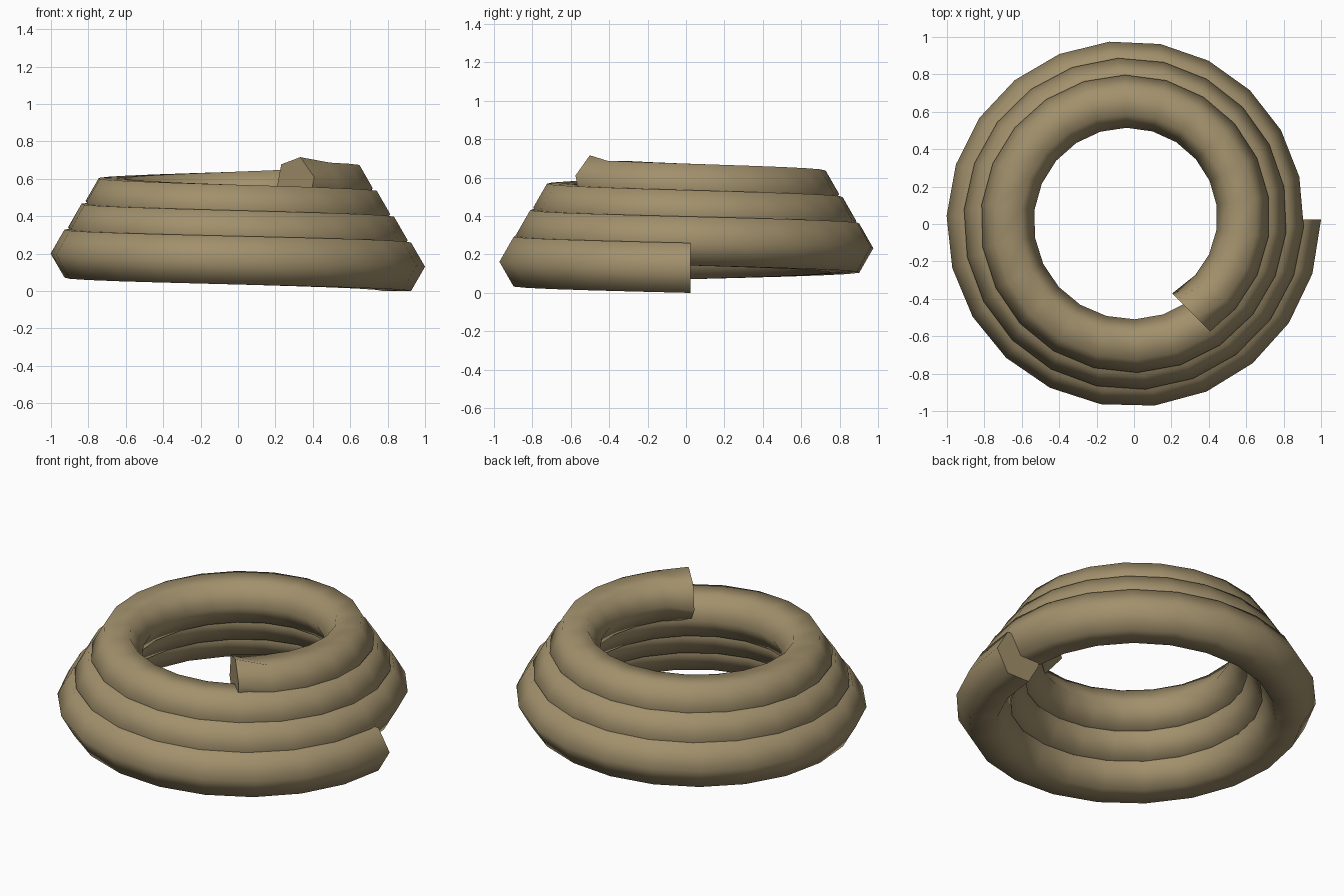
import bpy, bmesh, math
from mathutils import Vector

if "Cube" in bpy.data.objects:
    bpy.data.objects.remove(bpy.data.objects["Cube"])

SIDES, SEGMENTS, STEP = 6, 69, math.radians(16.47)
AXIS = Vector((-0.024, 0.0235, 0))


def ring(bm, i):
    """One hexagonal section of the clockwise, rising and narrowing coil."""
    a = i * STEP
    turns = a / math.tau
    radius = 0.874 - 0.088 * turns
    size = 0.15 - 0.0032 * turns
    centre = AXIS + Vector((radius * math.cos(a), -radius * math.sin(a), 0.13 + 0.14 * turns))
    out_angle, twist = -a, 0.0
    if i == SEGMENTS:  # the loose top end is turned and twisted slightly
        out_angle, twist, size = math.radians(-45), math.radians(15), 0.149
    out = Vector((math.cos(out_angle), math.sin(out_angle), 0))
    verts = []
    for j in range(SIDES):
        t = math.tau * j / SIDES + twist
        verts.append(bm.verts.new(centre + size * (out * math.cos(t) + Vector((0, 0, math.sin(t))))))
    return verts


# Coiled rope tube
bm = bmesh.new()
rings = [ring(bm, i) for i in range(SEGMENTS + 1)]
for p, q in zip(rings, rings[1:]):
    for j in range(SIDES):
        k = (j + 1) % SIDES
        bm.faces.new((p[j], p[k], q[k], q[j])).smooth = True

# Flat end caps with sharp rims
for cap in (rings[0], rings[-1]):
    face = bm.faces.new(cap)
    for e in face.edges:
        e.smooth = False
bmesh.ops.recalc_face_normals(bm, faces=bm.faces)

mesh = bpy.data.meshes.new("rope_coil")
bm.to_mesh(mesh)
bm.free()
coil = bpy.data.objects.new("rope_coil", mesh)
bpy.context.collection.objects.link(coil)

mat = bpy.data.materials.new("rope_tan")
mat.diffuse_color = (0.36, 0.28, 0.15, 1)
mat.use_nodes = True
mat.node_tree.nodes["Principled BSDF"].inputs["Base Color"].default_value = mat.diffuse_color
mesh.materials.append(mat)
